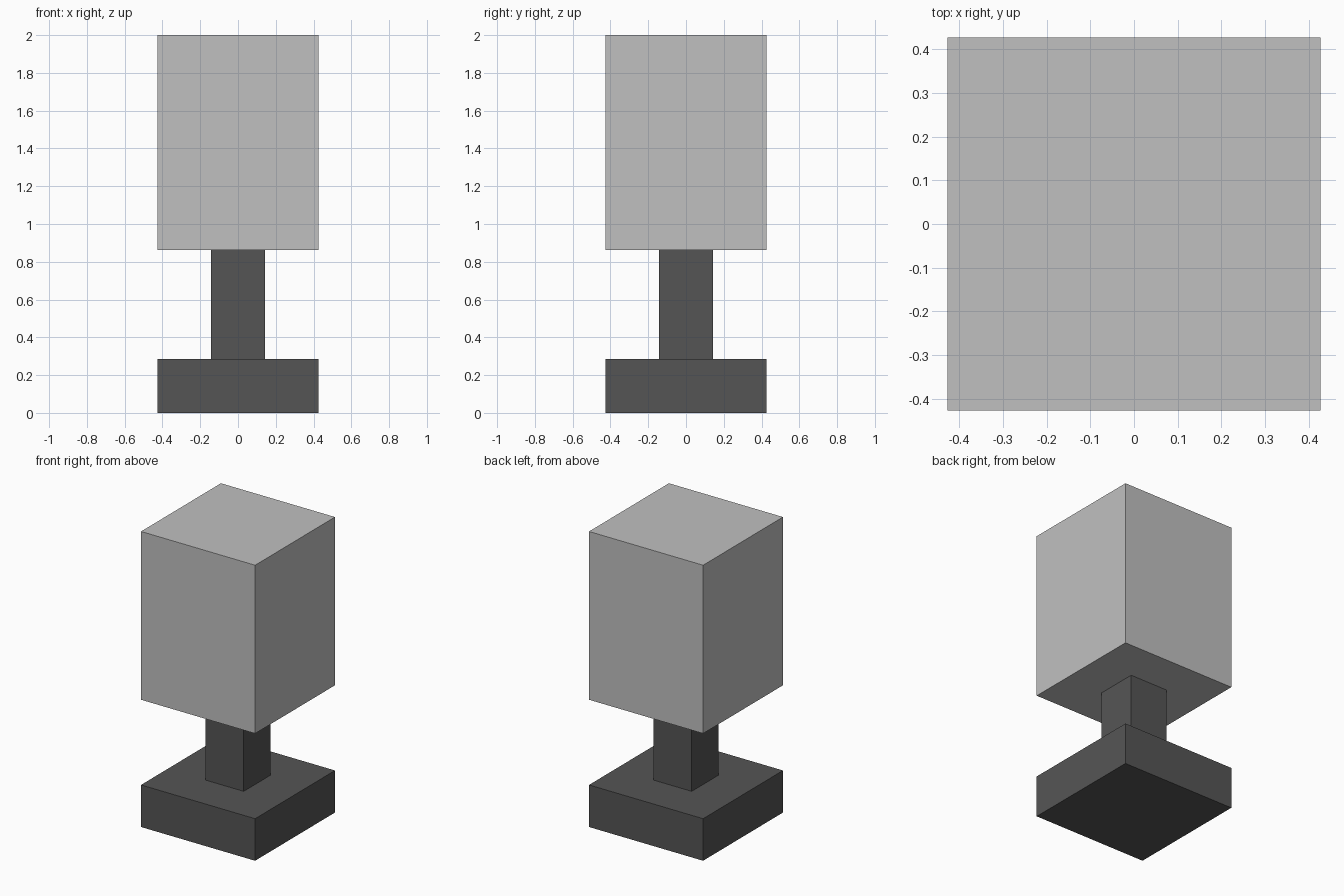
import bpy

if "Cube" in bpy.data.objects:
    bpy.data.objects.remove(bpy.data.objects["Cube"])

UNIT = 2 / 14.05  # model is laid out on a small block grid


def material(name, value):
    mat = bpy.data.materials.new(name)
    mat.diffuse_color = (value, value, value, 1)
    mat.use_nodes = True
    mat.node_tree.nodes["Principled BSDF"].inputs["Base Color"].default_value = mat.diffuse_color
    return mat


def block(name, width, z0, z1, mat):
    """Square block centred on the z axis, between two heights."""
    bpy.ops.mesh.primitive_cube_add(size=1, location=(0, 0, (z0 + z1) / 2))
    obj = bpy.context.object
    obj.name = name
    obj.scale = (width, width, z1 - z0)
    bpy.ops.object.transform_apply(location=False, rotation=False, scale=True)
    obj.data.materials.append(mat)
    return obj


dark = material("dark grey", 0.0908)
light = material("light grey", 0.527)

# Foot, post and large upper block of the lamp
block("base", 6 * UNIT, 0, 2 * UNIT, dark)
block("post", 2 * UNIT, 2 * UNIT, 6.05 * UNIT, dark)
block("shade", 6 * UNIT, 6.05 * UNIT, 14.05 * UNIT, light)
